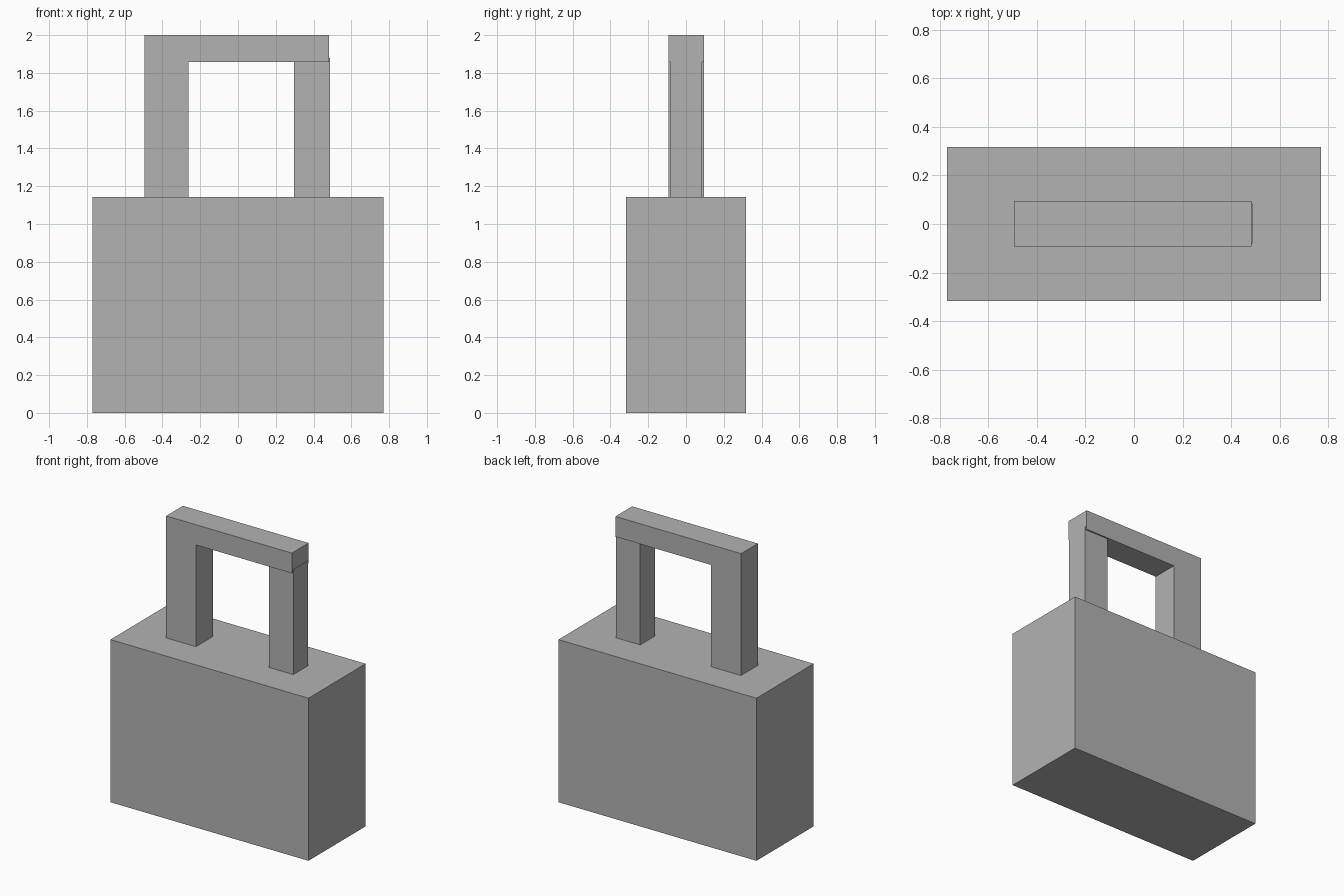
import bpy

cube = bpy.data.objects.get("Cube")
if cube:
    bpy.data.objects.remove(cube, do_unlink=True)

# One plain grey material
grey = bpy.data.materials.new("plain_grey")
grey.use_nodes = True
colour = (0.45, 0.45, 0.45, 1)
grey.diffuse_color = colour
grey.node_tree.nodes["Principled BSDF"].inputs["Base Color"].default_value = colour


def extrude_profile(name, profile, y0, y1):
    """Solid from an anticlockwise (x, z) outline, seen from the front."""
    n = len(profile)
    verts = [(x, y, z) for y in (y0, y1) for x, z in profile]
    faces = [list(range(n)), list(range(2 * n - 1, n - 1, -1))]
    faces += [[(i + 1) % n, i, n + i, n + (i + 1) % n] for i in range(n)]
    mesh = bpy.data.meshes.new(name)
    mesh.from_pydata(verts, [], faces)
    mesh.materials.append(grey)
    obj = bpy.data.objects.new(name, mesh)
    bpy.context.collection.objects.link(obj)
    return obj


def rectangle(x0, x1, z0, z1):
    return [(x0, z0), (x1, z0), (x1, z1), (x0, z1)]


# Solid body
extrude_profile("body", rectangle(-0.77, 0.77, 0, 1.143), -0.317, 0.317)

# Right post and top bar in one bent piece
bent = [(-0.494, 1.143), (-0.262, 1.143), (-0.262, 1.858),
        (0.483, 1.858), (0.483, 2), (-0.494, 2)]
extrude_profile("shackle_bar", bent, -0.092, 0.094)

# Slightly thinner left post, pushed a little way into the bar
extrude_profile("left_post", rectangle(0.297, 0.487, 1.143, 1.88), -0.081, 0.084)
